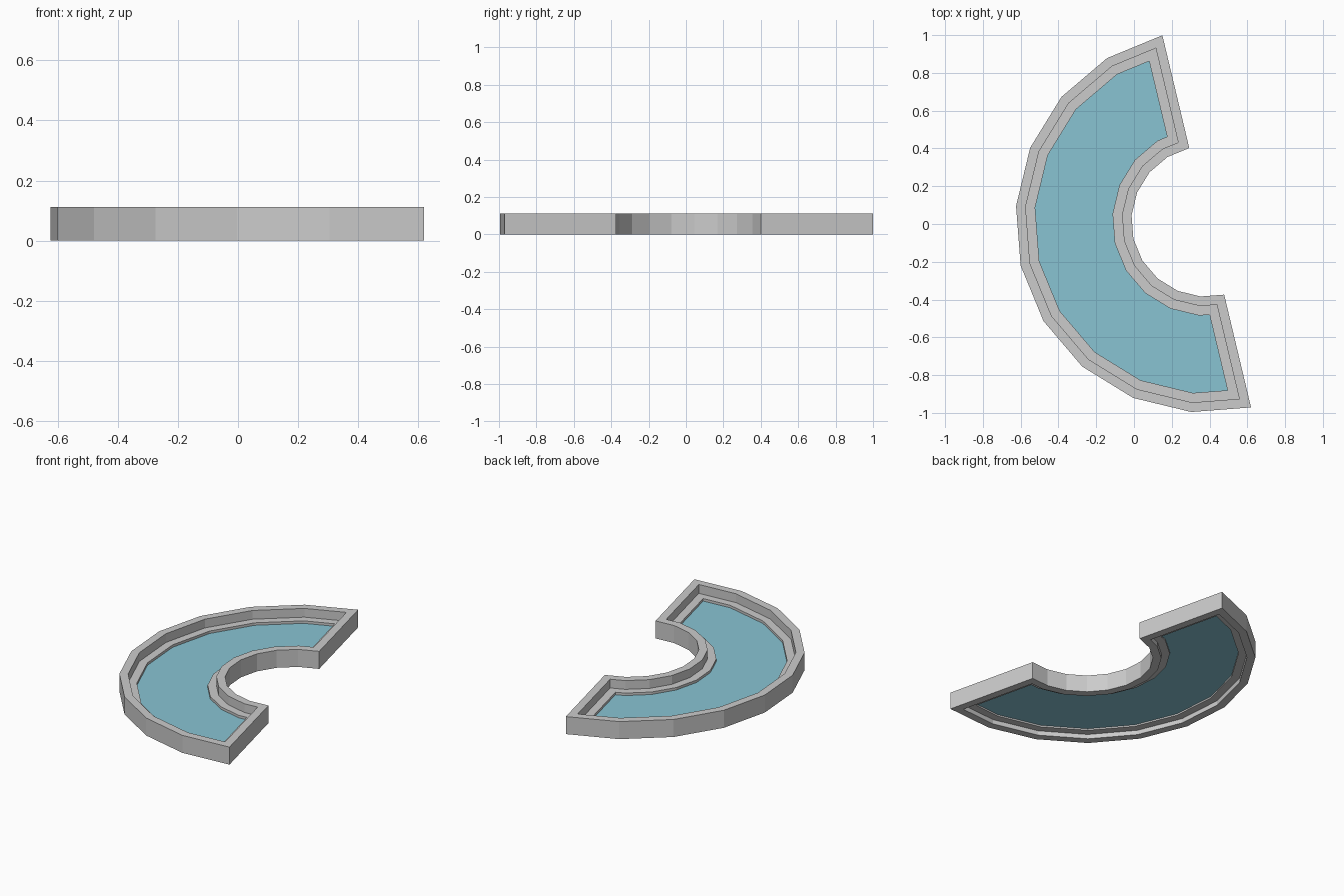
import bpy, bmesh, math
from mathutils import Vector

if "Cube" in bpy.data.objects:
    bpy.data.objects.remove(bpy.data.objects["Cube"])

CX, CY = 0.385, 0.014
R_OUT, R_IN = 1.0126, 0.399
START, STEPS = math.radians(103.4), 10


def arc(r):
    return [Vector((CX + r * math.cos(START + math.pi * i / STEPS),
                    CY + r * math.sin(START + math.pi * i / STEPS)))
            for i in range(STEPS + 1)]


# Half-ring outline, counter-clockwise
OUTLINE = arc(R_OUT) + arc(R_IN)[::-1]


def inset(d):
    """Outline moved inward by d with mitred corners."""
    pts, n = [], len(OUTLINE)
    for i, p in enumerate(OUTLINE):
        a = (p - OUTLINE[i - 1]).normalized()
        b = (OUTLINE[(i + 1) % n] - p).normalized()
        na, nb = Vector((-a.y, a.x)), Vector((-b.y, b.x))
        pts.append(p + (na + nb) * d / (1 + na.dot(nb)))
    return pts


def finish(name, bm):
    bmesh.ops.recalc_face_normals(bm, faces=bm.faces)
    me = bpy.data.meshes.new(name)
    bm.to_mesh(me)
    bm.free()
    ob = bpy.data.objects.new(name, me)
    bpy.context.collection.objects.link(ob)
    return ob


def band(name, profile):
    """Sweep a closed (inset, z) profile round the outline."""
    bm = bmesh.new()
    loops = [[bm.verts.new((p.x, p.y, z)) for p in inset(d)] for d, z in profile]
    n = len(OUTLINE)
    for k, lo in enumerate(loops):
        hi = loops[(k + 1) % len(loops)]
        for i in range(n):
            j = (i + 1) % n
            bm.faces.new((lo[i], lo[j], hi[j], hi[i]))
    return finish(name, bm)


# Stepped frame: tall outer rim with a low inner ledge
band("frame", [(0, 0), (0, 0.112), (0.05, 0.112), (0.05, 0.056),
               (0.1, 0.056), (0.1, 0.03), (0.05, 0.03), (0.05, 0)])

# Glass pane inside the ledge
bm = bmesh.new()
bm.faces.new([bm.verts.new((p.x, p.y, 0.04)) for p in inset(0.1)])
bmesh.ops.triangulate(bm, faces=bm.faces[:])
pane = finish("pane", bm)
for poly in pane.data.polygons:
    if poly.normal.z < 0:
        poly.flip()
mat = bpy.data.materials.new("pale_blue")
mat.diffuse_color = (0.25, 0.55, 0.65, 1)
mat.use_nodes = True
mat.node_tree.nodes["Principled BSDF"].inputs["Base Color"].default_value = mat.diffuse_color
pane.data.materials.append(mat)
